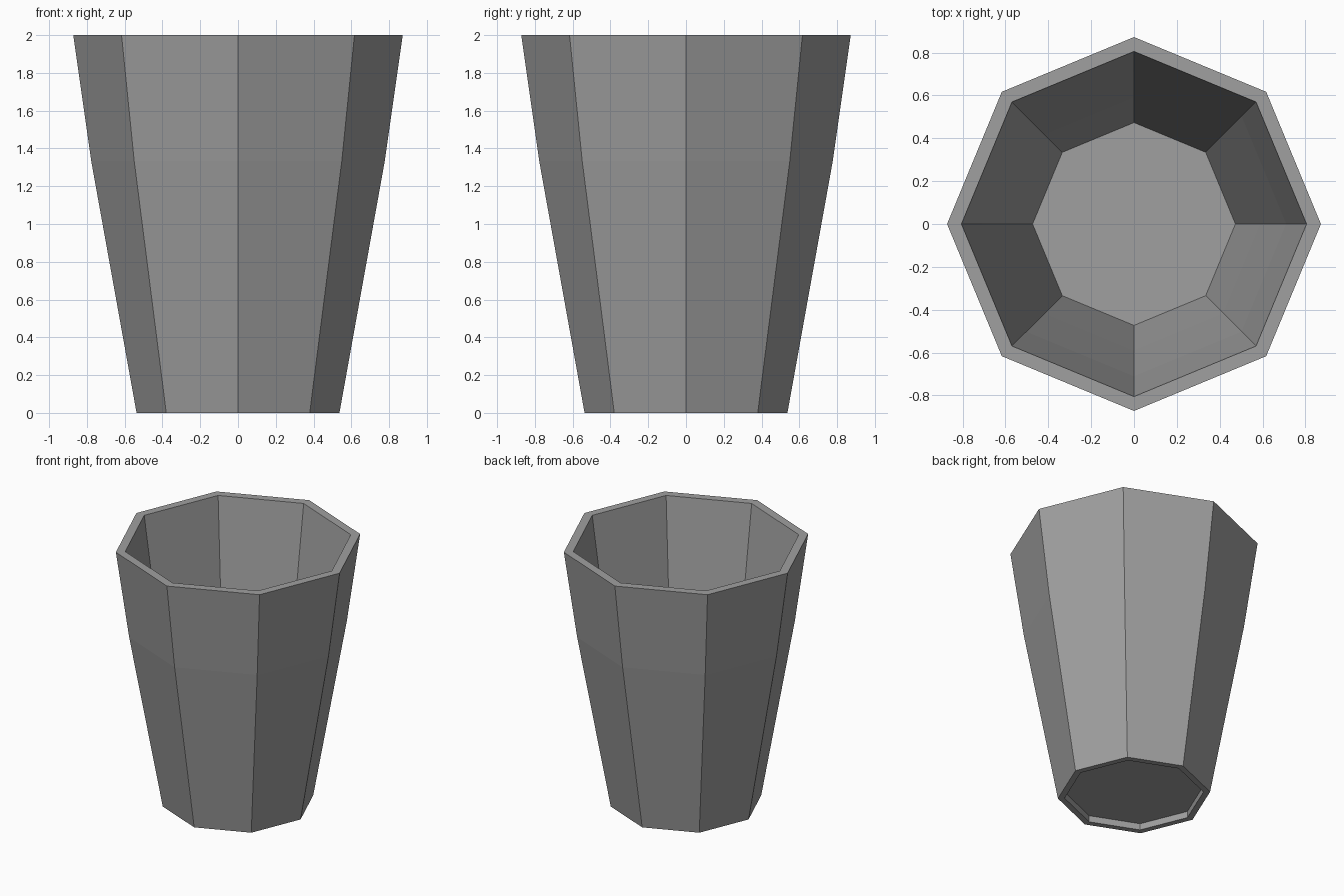
import bpy, bmesh
from math import cos, sin, tau

cube = bpy.data.objects.get("Cube")
if cube:
    bpy.data.objects.remove(cube, do_unlink=True)

SIDES = 8
WALL = 0.067

# Plain grey material
grey = bpy.data.materials.new("grey")
grey.use_nodes = True
colour = (0.35, 0.35, 0.35, 1)
grey.diffuse_color = colour
grey.node_tree.nodes["Principled BSDF"].inputs["Base Color"].default_value = colour

# Outer wall as (radius, height), bending gently at each third
outer = [(0.537, 0), (0.657, 0.667), (0.777, 1.333), (0.872, 2)]
inner = [(r - WALL, z) for r, z in reversed(outer[1:])]
# Recessed foot, outer wall, rim, inner wall, inside floor
profile = [(0.49, 0.05), (0.49, 0)] + outer + inner + [(0.473, 0.06)]

# Loft octagonal rings along the profile, then cap both ends
bm = bmesh.new()
rings = [[bm.verts.new((r * cos(tau * i / SIDES), r * sin(tau * i / SIDES), z))
          for i in range(SIDES)] for r, z in profile]
for low, high in zip(rings, rings[1:]):
    for i in range(SIDES):
        j = (i + 1) % SIDES
        bm.faces.new((low[i], low[j], high[j], high[i]))
bm.faces.new(rings[0][::-1])
bm.faces.new(rings[-1])
bmesh.ops.recalc_face_normals(bm, faces=bm.faces)

mesh = bpy.data.meshes.new("cup")
bm.to_mesh(mesh)
bm.free()
mesh.materials.append(grey)
cup = bpy.data.objects.new("cup", mesh)
bpy.context.collection.objects.link(cup)
